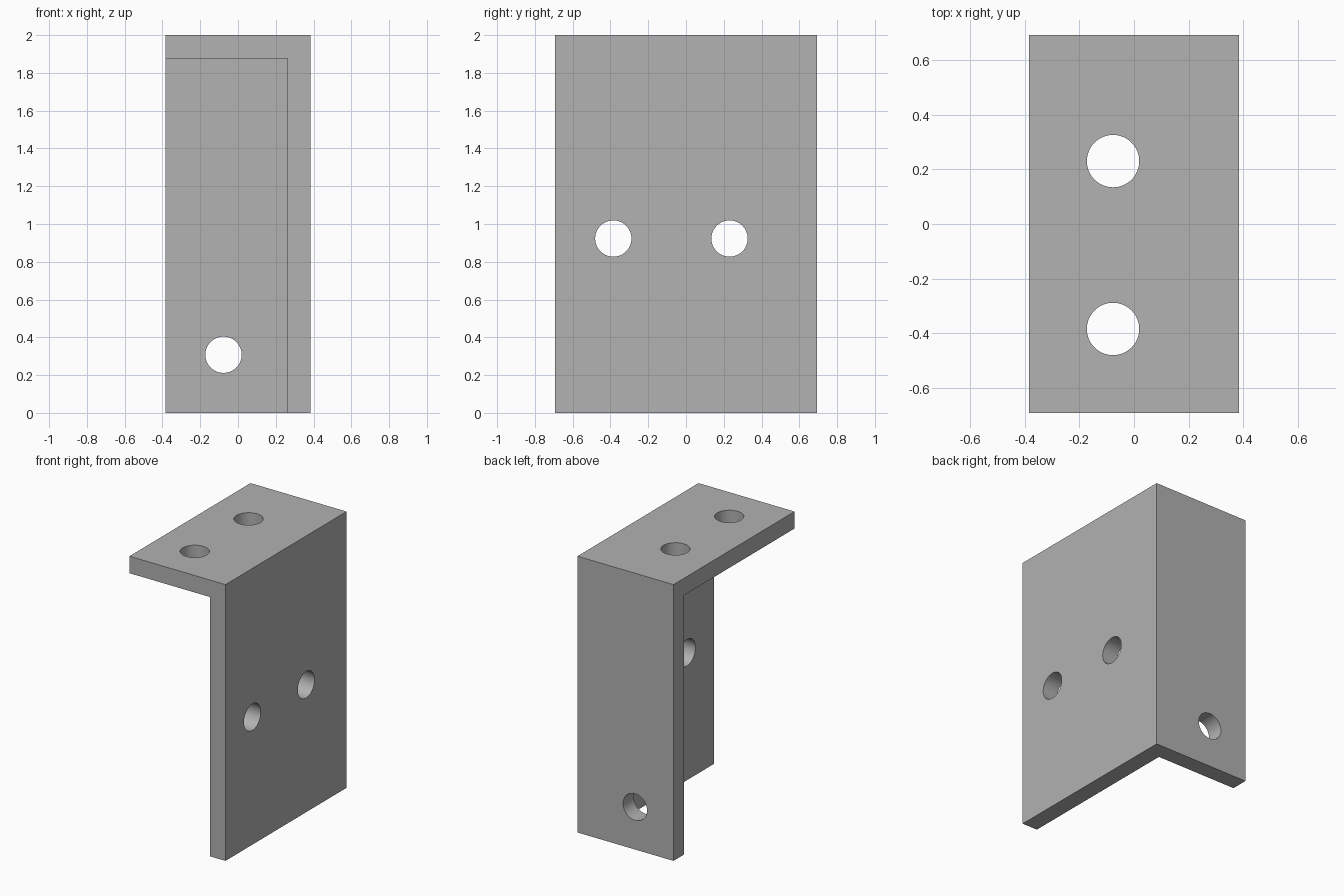
import bpy
from math import pi, radians

if "Cube" in bpy.data.objects:
    bpy.data.objects.remove(bpy.data.objects["Cube"], do_unlink=True)

# Overall size, plate thickness, hole radius and hole spacing unit
W, D, H = 0.769, 1.385, 2.0
T = 0.123
R = 0.096
U = 2 / 6.5

grey = bpy.data.materials.new("metal_grey")
grey.use_nodes = True
colour = (0.445, 0.445, 0.445, 1)
grey.diffuse_color = colour
grey.node_tree.nodes["Principled BSDF"].inputs["Base Color"].default_value = colour


def box(name, low, high):
    centre = [(a + b) / 2 for a, b in zip(low, high)]
    bpy.ops.mesh.primitive_cube_add(size=1, location=centre)
    ob = bpy.context.object
    ob.name = name
    ob.scale = [b - a for a, b in zip(low, high)]
    bpy.ops.object.transform_apply(location=True, rotation=False, scale=True)
    ob.data.materials.append(grey)
    return ob


def drill(name, location, rotation=(0, 0, 0)):
    bpy.ops.mesh.primitive_cylinder_add(vertices=64, radius=R, depth=4 * T,
                                        location=location, rotation=rotation)
    ob = bpy.context.object
    ob.name = name
    ob.data.materials.append(grey)
    return ob


# Solid block, hollowed so that the top, left and back plates remain
bracket = box("corner_bracket", (-W / 2, -D / 2, 0), (W / 2, D / 2, H))
cutters = [box("hollow_cutter", (-W, -D, -U), (W / 2 - T, D / 2 - T, H - T))]

# Two holes in the top plate, two in the left plate, one in the back plate
hole_x = -W / 2 + U
for i, y in enumerate((-D / 2 + U, -D / 2 + 3 * U)):
    cutters.append(drill(f"top_hole_cutter_{i}", (hole_x, y, H - T / 2)))
    cutters.append(drill(f"side_hole_cutter_{i}", (W / 2 - T / 2, y, 3 * U), (0, pi / 2, 0)))
cutters.append(drill("back_hole_cutter", (hole_x, D / 2 - T / 2, U), (pi / 2, 0, 0)))

bpy.ops.object.select_all(action="DESELECT")
bracket.select_set(True)
bpy.context.view_layer.objects.active = bracket
for cutter in cutters:
    mod = bracket.modifiers.new("cut", "BOOLEAN")
    mod.operation = "DIFFERENCE"
    mod.solver = "EXACT"
    mod.object = cutter
    bpy.ops.object.modifier_apply(modifier=mod.name)
for cutter in cutters:
    bpy.data.objects.remove(cutter, do_unlink=True)

bpy.ops.object.shade_smooth_by_angle(angle=radians(30))
